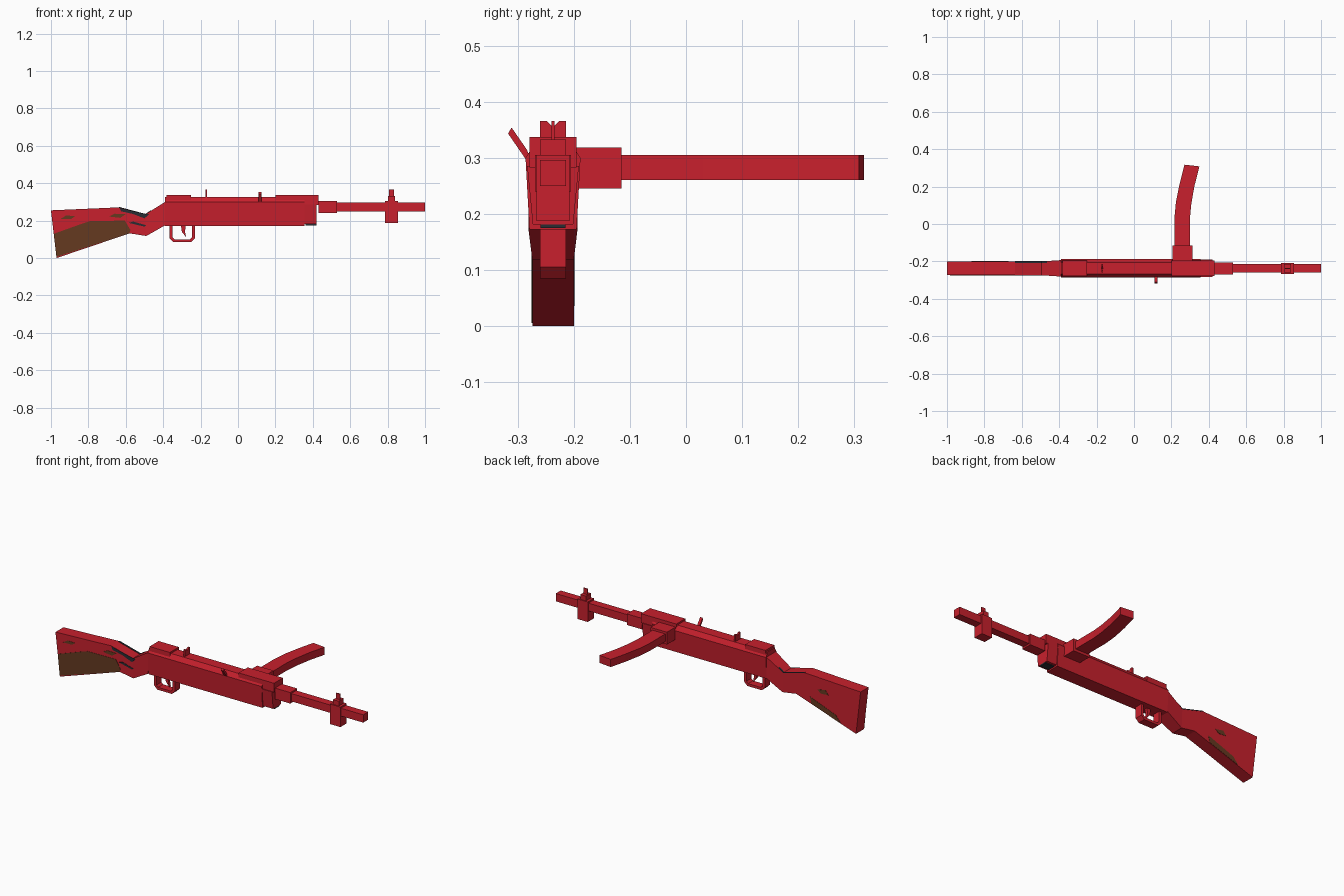
import bpy, bmesh
from mathutils import Vector


def mat(name, rgb):
    m = bpy.data.materials.new(name)
    m.diffuse_color = (*rgb, 1)
    return m


RED = mat("red", (0.578, 0.0145, 0.026))
BROWN = mat("brown", (0.13, 0.042, 0.0145))
DARK = mat("dark grey", (0.021, 0.025, 0.032))
CY = -0.237  # centre line of the long body


def loft(name, rings, m=RED):
    """Skin a list of equal-length point loops and cap both ends."""
    bm = bmesh.new()
    loops = [[bm.verts.new(p) for p in r] for r in rings]
    n = len(loops[0])
    for a, b in zip(loops, loops[1:]):
        for i in range(n):
            bm.faces.new((a[i], a[(i + 1) % n], b[(i + 1) % n], b[i]))
    bm.faces.new(loops[0])
    bm.faces.new(loops[-1])
    bmesh.ops.recalc_face_normals(bm, faces=bm.faces)
    me = bpy.data.meshes.new(name)
    bm.to_mesh(me)
    bm.free()
    me.materials.append(m)
    ob = bpy.data.objects.new(name, me)
    bpy.context.collection.objects.link(ob)
    return ob


def side(name, pts, y0, y1, m=RED):
    """Side profile (x, z) extruded across y."""
    return loft(name, [[(x, y, z) for x, z in pts] for y in (y0, y1)], m)


def section(name, pts, x0, x1, m=RED):
    """Cross-section (y offset, z) extruded along x."""
    return loft(name, [[(x, CY + y, z) for y, z in pts] for x in (x0, x1)], m)


def box(name, x0, x1, half, z0, z1, m=RED):
    return section(name, [(-half, z0), (half, z0), (half, z1), (-half, z1)], x0, x1, m)


# Stock: rings from butt to receiver as (bottom x, bottom z, top x, top z, half width)
stock = [(-0.97, 0.0, -1.0, 0.255, 0.037), (-0.58, 0.132, -0.635, 0.271, 0.037),
         (-0.49, 0.118, -0.495, 0.234, 0.037), (-0.39, 0.175, -0.39, 0.30, 0.044)]
loft("stock", [[(bx, CY - h, bz), (bx, CY + h, bz), (tx, CY + h, tz), (tx, CY - h, tz)]
               for bx, bz, tx, tz, h in stock])

# Painted patches on both sides of the stock
FRONT, BACK = CY - 0.037, CY + 0.037
for name, pts, m in [
    ("stock_wood_panel", [(-0.971, 0.006), (-0.582, 0.132), (-0.575, 0.15), (-0.605, 0.20),
                          (-0.79, 0.198), (-0.83, 0.185), (-0.984, 0.13)], BROWN),
    ("stock_wood_patch", [(-0.95, 0.208), (-0.89, 0.21), (-0.87, 0.225), (-0.92, 0.227)], BROWN),
    ("wrist_wood_patch", [(-0.69, 0.222), (-0.63, 0.215), (-0.60, 0.235), (-0.66, 0.237)], BROWN),
    ("wrist_dark_patch", [(-0.635, 0.269), (-0.625, 0.25), (-0.56, 0.235), (-0.50, 0.212),
                          (-0.475, 0.235), (-0.495, 0.236)], DARK),
    ("wrist_dark_streak", [(-0.585, 0.188), (-0.50, 0.168), (-0.49, 0.175), (-0.56, 0.195)], DARK),
]:
    side(name, pts, FRONT - 0.0015, FRONT + 0.001, m)
side("back_wood_patch", [(-0.79, 0.18), (-0.74, 0.177), (-0.72, 0.195), (-0.77, 0.205)],
     BACK - 0.001, BACK + 0.0015, BROWN)
side("back_wood_strip", [(-0.87, 0.036), (-0.68, 0.10), (-0.67, 0.14), (-0.84, 0.075)],
     BACK - 0.001, BACK + 0.0015, BROWN)
side("wrist_top_strip", [(-0.635, 0.269), (-0.495, 0.232), (-0.465, 0.253),
                         (-0.465, 0.256), (-0.495, 0.236), (-0.635, 0.273)],
     BACK - 0.009, BACK + 0.0015, DARK)

# Receiver with tapered sides and a chamfered top
section("receiver", [(-0.042, 0.172), (0.042, 0.172), (0.049, 0.30), (0.031, 0.327),
                     (-0.031, 0.327), (-0.049, 0.30)], -0.39, 0.355)
section("receiver_nose", [(-0.036, 0.181), (0.036, 0.181), (0.046, 0.285), (-0.046, 0.285)],
        0.355, 0.42)
box("nose_underside", 0.36, 0.42, 0.022, 0.175, 0.182, DARK)
side("rear_cover", [(-0.39, 0.283), (-0.25, 0.283), (-0.25, 0.337), (-0.382, 0.337)],
     CY - 0.042, CY + 0.042)
box("front_cover", 0.2, 0.43, 0.042, 0.283, 0.337)

# Barrel in two steps, with the sight block
box("barrel_collar", 0.43, 0.53, 0.032, 0.24, 0.305)
box("barrel", 0.53, 1.0, 0.023, 0.25, 0.296)
box("sight_block", 0.787, 0.855, 0.029, 0.187, 0.305)
box("front_sight_base", 0.803, 0.84, 0.023, 0.305, 0.333)
box("front_sight_post", 0.808, 0.834, 0.003, 0.333, 0.366)

# Rear sight with a V notch
section("rear_sight", [(-0.023, 0.32), (0.023, 0.32), (0.023, 0.366), (0.012, 0.366),
                       (0, 0.355), (-0.012, 0.366), (-0.023, 0.366)], -0.175, -0.165)

# Trigger guard: three-sided loop with chamfered corners
outer = [(-0.365, 0.175), (-0.365, 0.105), (-0.345, 0.085), (-0.25, 0.085), (-0.23, 0.105), (-0.23, 0.175)]
inner = [(-0.35, 0.175), (-0.35, 0.111), (-0.339, 0.1), (-0.256, 0.1), (-0.245, 0.111), (-0.245, 0.175)]
loft("trigger_guard", [[(p[0], CY - 0.023, p[1]), (p[0], CY + 0.023, p[1]),
                        (q[0], CY + 0.023, q[1]), (q[0], CY - 0.023, q[1])]
                       for p, q in zip(outer, inner)])
side("trigger", [(-0.305, 0.175), (-0.30, 0.14), (-0.278, 0.112), (-0.283, 0.14), (-0.28, 0.175)],
     CY - 0.008, CY + 0.008)

# Charging handle, tilted up and outwards on the front side
loft("charging_handle", [[(x, -0.276, 0.297), (x, -0.284, 0.315), (x, -0.311, 0.354), (x, -0.317, 0.343),
                          (x, -0.286, 0.298)] for x in (0.11, 0.126)])

# Side magazine housing and curved magazine
loft("magazine_housing", [[(0.205, y, 0.245), (0.312, y, 0.245), (0.312, y, 0.318), (0.205, y, 0.318)]
                          for y in (CY, -0.115)])
curve = [(0.216, -0.12, 0.299, -0.12), (0.216, 0.03, 0.299, 0.03), (0.224, 0.115, 0.306, 0.105),
         (0.244, 0.215, 0.323, 0.203), (0.27, 0.317, 0.35, 0.308)]
loft("magazine", [[(a, b, 0.26), (c, d, 0.26), (c, d, 0.305), (a, b, 0.305)] for a, b, c, d in curve])
